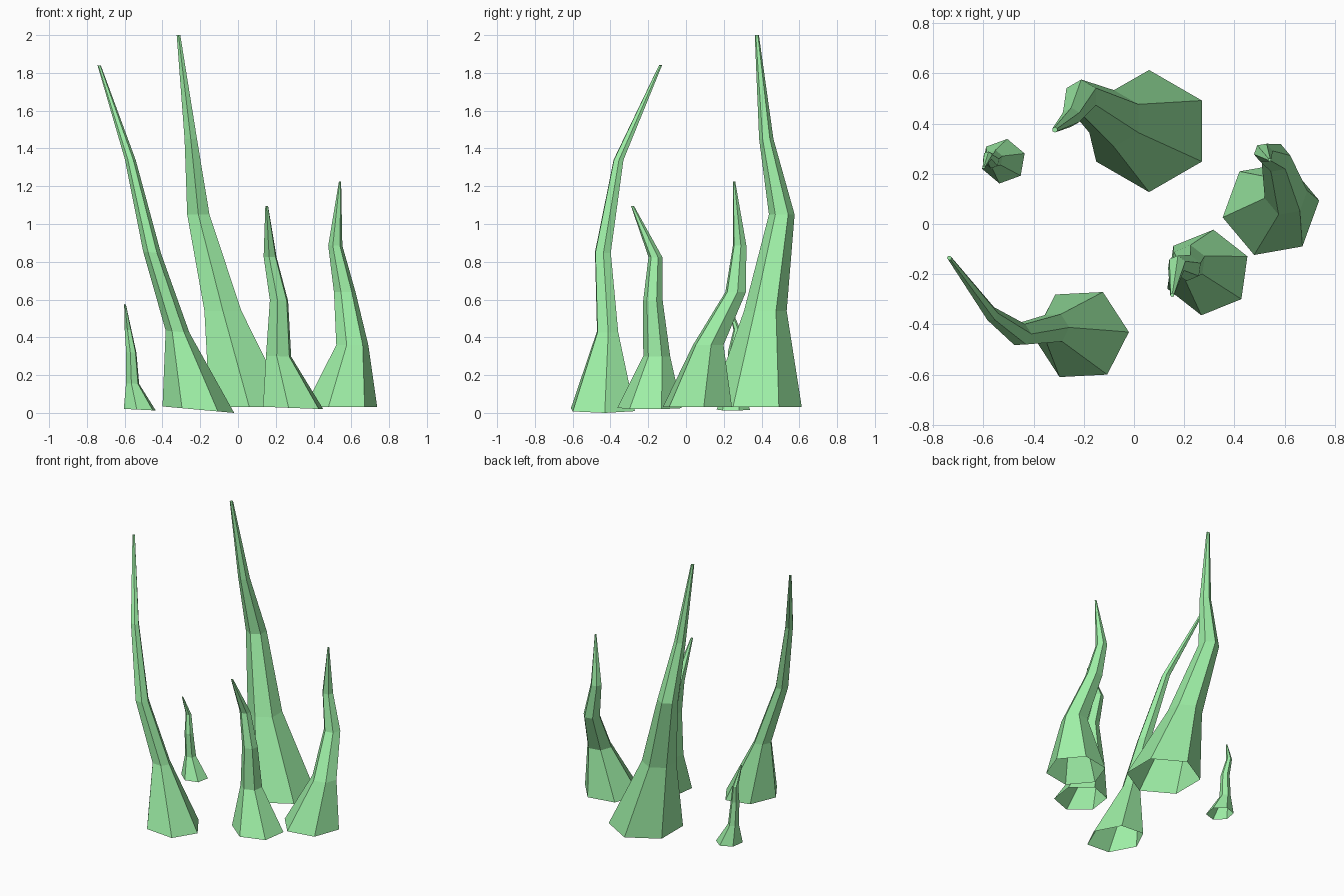
import bpy, bmesh, math

SIDES = 6
green = bpy.data.materials.new("light_green")
green.diffuse_color = (0.34, 0.86, 0.38, 1)


def blade(name, angle, slope, rings):
    """Loft hexagons (x, y, z, radius) upward; open base, capped tip."""
    bm = bmesh.new()
    loops = []
    for x, y, z, r in rings:
        loop = []
        for i in range(SIDES):
            a = math.radians(angle) + i * math.tau / SIDES
            dx, dy = r * math.cos(a), r * math.sin(a)
            loop.append(bm.verts.new((x + dx, y + dy, z + slope * dx)))
        loops.append(loop)
    for low, high in zip(loops, loops[1:]):
        for i in range(SIDES):
            j = (i + 1) % SIDES
            bm.faces.new((low[i], low[j], high[j], high[i]))
    bm.faces.new(loops[-1])
    mesh = bpy.data.meshes.new(name)
    bm.to_mesh(mesh)
    bm.free()
    mesh.materials.append(green)
    bpy.context.collection.objects.link(bpy.data.objects.new(name, mesh))


# Tallest blade, at the back
blade("tall_back_blade", 30, 0, [
    (0.06, 0.37, 0.03, 0.243), (-0.08, 0.42, 0.54, 0.113),
    (-0.21, 0.507, 1.05, 0.068), (-0.25, 0.425, 1.45, 0.038),
    (-0.315, 0.375, 2.0, 0.011)])

# Long leaning blade, front left
blade("leaning_left_blade", 3, -0.09, [
    (-0.21, -0.44, 0.017, 0.19), (-0.32, -0.415, 0.43, 0.063),
    (-0.455, -0.44, 0.85, 0.047), (-0.57, -0.357, 1.34, 0.029),
    (-0.735, -0.135, 1.84, 0.009)])

# Curved blade on the right
blade("right_blade", 10, 0, [
    (0.545, 0.06, 0.03, 0.195), (0.605, 0.118, 0.36, 0.086),
    (0.565, 0.263, 0.64, 0.058), (0.515, 0.284, 0.885, 0.038),
    (0.54, 0.255, 1.225, 0.006)])

# Hooked blade, front right
blade("front_right_blade", 22, -0.04, [
    (0.292, -0.193, 0.026, 0.172), (0.215, -0.155, 0.3, 0.072),
    (0.217, -0.175, 0.595, 0.052), (0.17, -0.162, 0.825, 0.037),
    (0.152, -0.283, 1.095, 0.008)])

# Small sprout at the back left
blade("small_sprout", 20, -0.05, [
    (-0.52, 0.25, 0.017, 0.09), (-0.558, 0.258, 0.155, 0.037),
    (-0.565, 0.25, 0.32, 0.029), (-0.582, 0.27, 0.44, 0.019),
    (-0.598, 0.225, 0.575, 0.005)])
